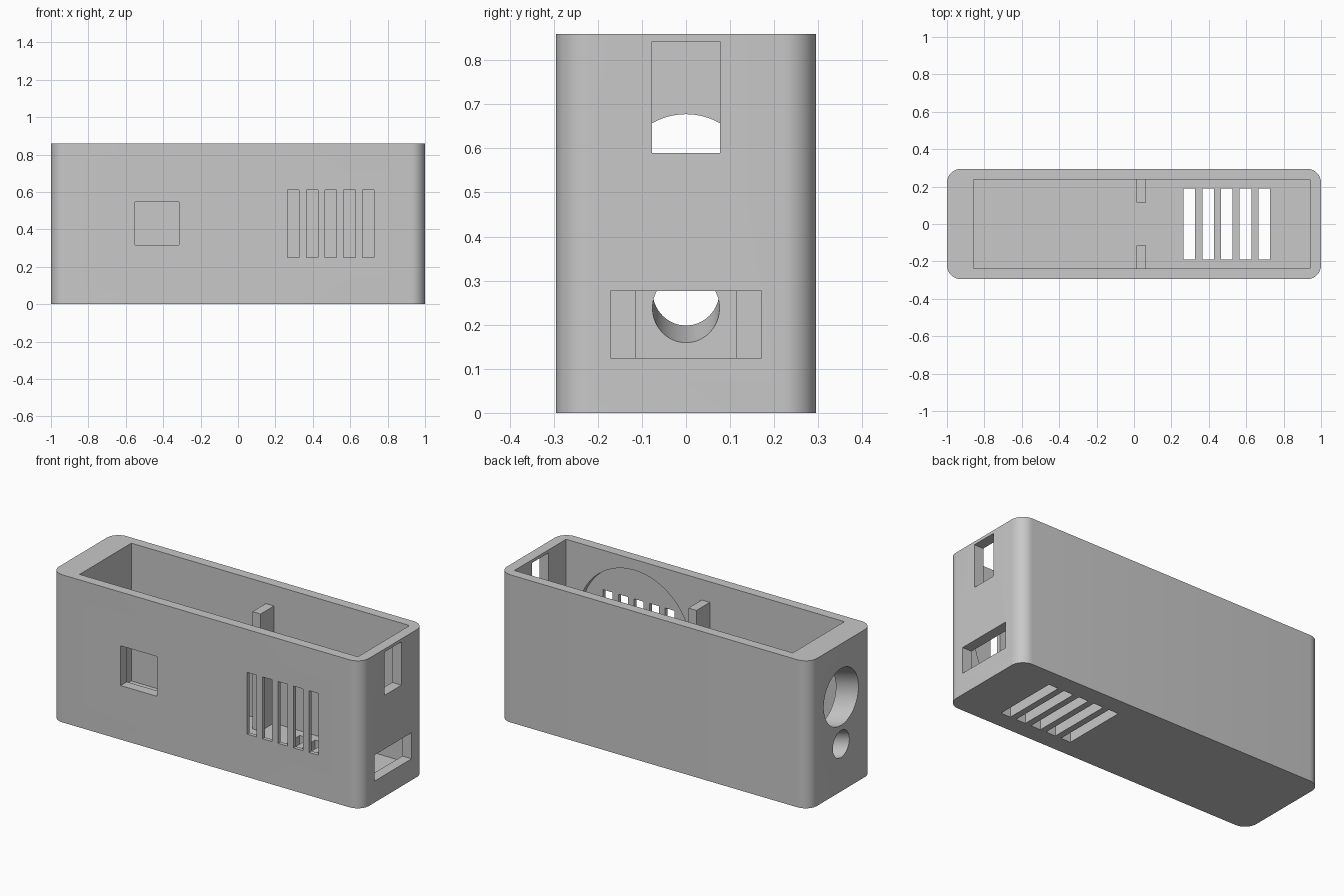
import bpy, bmesh
from math import radians, tan, pi
from mathutils import Matrix, Vector

if "Cube" in bpy.data.objects:
    bpy.data.objects.remove(bpy.data.objects["Cube"], do_unlink=True)

grey = bpy.data.materials.new("plain_grey")
grey.use_nodes = True
COLOUR = (0.58, 0.58, 0.58, 1)
grey.diffuse_color = COLOUR
grey.node_tree.nodes["Principled BSDF"].inputs["Base Color"].default_value = COLOUR

L, W, H = 2.0, 0.59, 0.86      # outer size
WALL = 0.057                   # side wall and floor thickness
IN_Y = W / 2 - WALL            # inner half depth
X0, X1 = -0.855, 0.94          # inner ends


def finish(bm, name):
    mesh = bpy.data.meshes.new(name)
    bmesh.ops.recalc_face_normals(bm, faces=bm.faces)
    bm.to_mesh(mesh)
    bm.free()
    mesh.materials.append(grey)
    obj = bpy.data.objects.new(name, mesh)
    bpy.context.collection.objects.link(obj)
    return obj


def box(name, x, y, z, corner=0):
    """Box from (min, max) ranges, optionally with rounded vertical edges."""
    bm = bmesh.new()
    lo, hi = Vector((x[0], y[0], z[0])), Vector((x[1], y[1], z[1]))
    bmesh.ops.create_cube(bm, size=1, matrix=Matrix.Translation((lo + hi) / 2)
                          @ Matrix.Diagonal((*(hi - lo), 1)))
    if corner:
        upright = [e for e in bm.edges
                   if abs(e.verts[0].co.z - e.verts[1].co.z) > H / 2]
        bmesh.ops.bevel(bm, geom=upright, offset=corner, segments=10,
                        profile=0.5, affect='EDGES')
    return finish(bm, name)


def cylinder(name, centre, radius, depth, rotation):
    bm = bmesh.new()
    bmesh.ops.create_cone(bm, cap_ends=True, segments=64, radius1=radius,
                          radius2=radius, depth=depth,
                          matrix=Matrix.Translation(centre) @ rotation)
    return finish(bm, name)


def cut(target, cutter):
    cutter.hide_render = True
    mod = target.modifiers.new("cut", 'BOOLEAN')
    mod.operation, mod.solver, mod.object = 'DIFFERENCE', 'EXACT', cutter
    bpy.context.view_layer.objects.active = target
    bpy.ops.object.modifier_apply(modifier=mod.name)
    bpy.data.objects.remove(cutter, do_unlink=True)


# Open-topped case with a thick left-over end
case = box("case", (-L / 2, L / 2), (-W / 2, W / 2), (0, H), corner=0.075)
cut(case, box("cavity", (X0, X1), (-IN_Y, IN_Y), (WALL, H + 0.1)))

# Round recess inside the front wall, behind the grille
cut(case, cylinder("speaker_recess", (0.5, -IN_Y, 0.432), 0.365, 0.07,
                   Matrix.Rotation(pi / 2, 4, 'X')))

# Grille slots in the front wall and in the floor
for i in range(5):
    x = 0.296 + 0.1 * i
    slot = (x - 0.031, x + 0.031)
    cut(case, box("front_slot", slot, (-0.4, -0.15), (0.25, 0.61)))
    cut(case, box("floor_slot", slot, (-0.19, 0.19), (-0.1, 0.1)))

# Square front window and the two openings in the +x end
cut(case, box("window", (-0.55, -0.315), (-0.4, -0.15), (0.315, 0.547)))
cut(case, box("upper_port", (0.9, 1.1), (-0.077, 0.077), (0.59, 0.842)))
cut(case, box("lower_port", (0.9, 1.1), (-0.171, 0.171), (0.125, 0.277)))

# Two sloping round bores through the thick end, rising outwards
SLOPE = radians(15)
x_mid = (X0 - L / 2) / 2
rise = (X0 - x_mid) * tan(SLOPE)
for name, z_inner, radius in (("large_bore", 0.512, 0.16),
                              ("small_bore", 0.238, 0.076)):
    cut(case, cylinder(name, (x_mid, 0, z_inner + rise), radius, 0.4,
                       Matrix.Rotation(pi / 2 + SLOPE, 4, 'Y')))

bpy.ops.object.select_all(action='DESELECT')
case.select_set(True)
bpy.context.view_layer.objects.active = case
bpy.ops.object.shade_smooth_by_angle(angle=radians(30))

# Upright ribs on the inner walls
for name, side in (("back_rib", 1), ("front_rib", -1)):
    y = sorted((side * 0.115, side * (IN_Y + 0.01)))
    box(name, (0.013, 0.065), y, (WALL - 0.01, 0.74))
